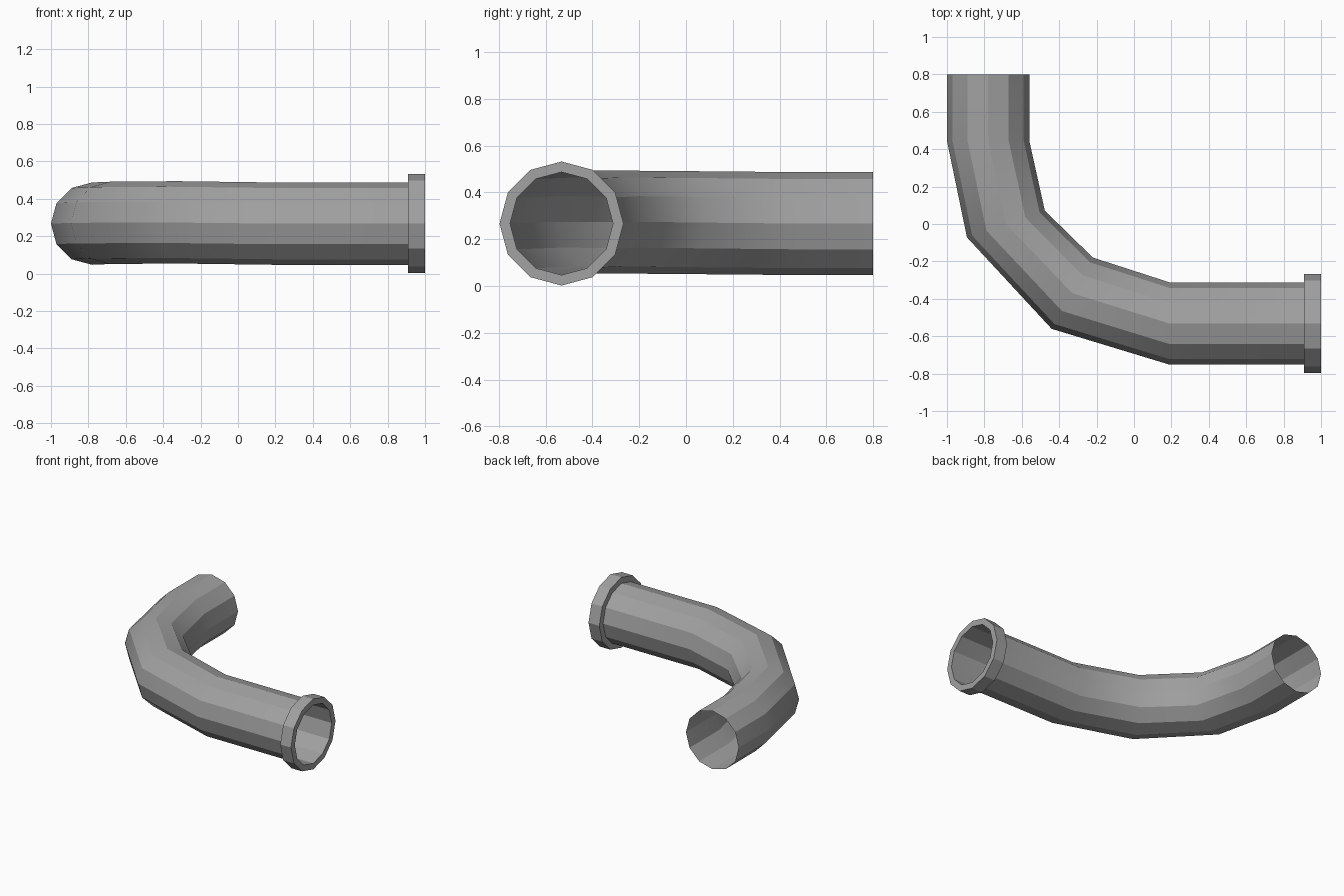
import bpy, bmesh
from math import sin, cos, pi, radians
from mathutils import Vector

cube = bpy.data.objects.get("Cube")
if cube:
    bpy.data.objects.remove(cube, do_unlink=True)

SIDES = 12
PIPE_R, FLANGE_R = 0.22, 0.265
AXIS_Z = 0.267

metal = bpy.data.materials.new("grey metal")
metal.use_nodes = True
GREY = (0.36, 0.36, 0.36, 1)
metal.diffuse_color = GREY
metal.node_tree.nodes["Principled BSDF"].inputs["Base Color"].default_value = GREY


def ring(bm, x, y, z, radius, turn):
    """Ring of vertices standing upright, its level diameter turned about z."""
    side = Vector((cos(radians(turn)), sin(radians(turn)), 0))
    up = Vector((0, 0, 1))
    return [bm.verts.new(Vector((x, y, z)) + radius * (side * cos(a) + up * sin(a)))
            for a in (2 * pi * i / SIDES for i in range(SIDES))]


def bridge(bm, a, b):
    """Skin two rings, keeping the edges along the pipe crisp."""
    for i in range(SIDES):
        j = (i + 1) % SIDES
        face = bm.faces.new((a[i], a[j], b[j], b[i]))
        face.smooth = True
        bm.edges.get((a[i], b[i])).smooth = False
        bm.edges.get((a[j], b[j])).smooth = False


def finish(bm, name):
    mesh = bpy.data.meshes.new(name)
    bm.to_mesh(mesh)
    bm.free()
    mesh.materials.append(metal)
    obj = bpy.data.objects.new(name, mesh)
    bpy.context.collection.objects.link(obj)
    return obj


# Bent open tube: x, y, z lift and turn of each ring, from the back end to the flange
STATIONS = [(-0.78, 0.80, 0, 0), (-0.78, 0.445, 0, 0), (-0.685, 0.0, 0.004, 19),
            (-0.33, -0.37, 0.007, 60), (0.19, -0.532, 0, 90), (0.91, -0.532, 0, 90)]
bm = bmesh.new()
rings = [ring(bm, x, y, AXIS_Z + lift, PIPE_R, turn) for x, y, lift, turn in STATIONS]
for a, b in zip(rings, rings[1:]):
    bridge(bm, a, b)
finish(bm, "bent_pipe")

# Flange collar: closed loop of rings around a square section
bm = bmesh.new()
section = [(0.91, FLANGE_R), (1.0, FLANGE_R), (1.0, PIPE_R), (0.91, PIPE_R)]
rings = [ring(bm, x, -0.532, AXIS_Z, r, 90) for x, r in section]
for a, b in zip(rings, rings[1:] + rings[:1]):
    bridge(bm, a, b)
for face in bm.faces:
    face.smooth = False
bmesh.ops.recalc_face_normals(bm, faces=bm.faces)
finish(bm, "end_flange")

# Face the tube skin outward
pipe = bpy.data.objects["bent_pipe"].data
first = pipe.polygons[0]
if first.normal.dot(first.center - Vector((-0.78, first.center.y, AXIS_Z))) < 0:
    pipe.flip_normals()
